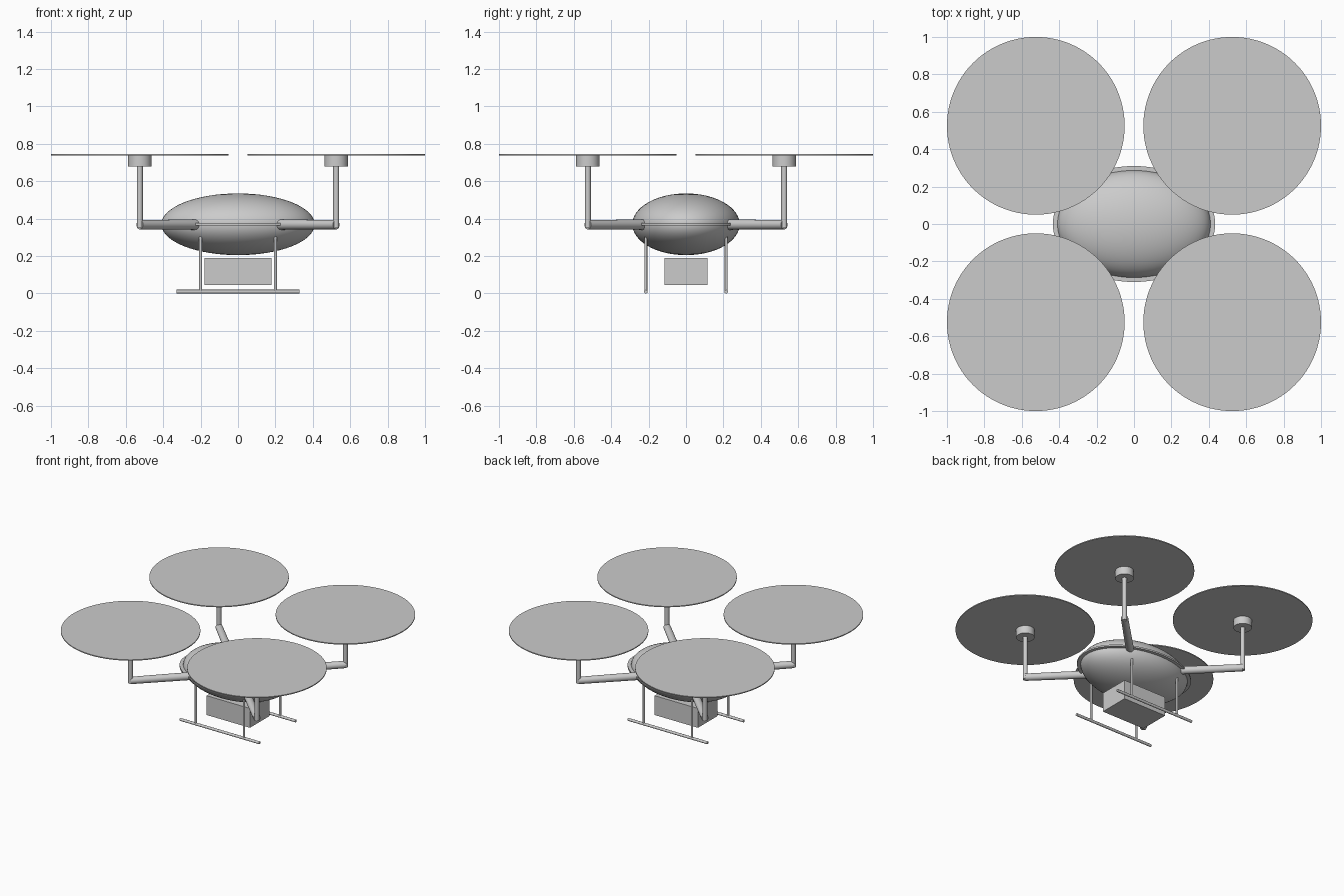
import bpy
import math
from mathutils import Vector

if "Cube" in bpy.data.objects:
    bpy.data.objects.remove(bpy.data.objects["Cube"], do_unlink=True)

grey = bpy.data.materials.new("light_grey")
grey.use_nodes = True
colour = (0.6, 0.6, 0.6, 1)
grey.diffuse_color = colour
grey.node_tree.nodes["Principled BSDF"].inputs["Base Color"].default_value = colour


def finish(name, scale=None):
    ob = bpy.context.object
    ob.name = name
    if scale:
        ob.scale = scale
        bpy.ops.object.transform_apply(location=False, rotation=False, scale=True)
    ob.data.materials.append(grey)
    bpy.ops.object.shade_smooth_by_angle(angle=math.radians(35))
    return ob


def rod(name, start, end, r1, r2=None, sides=32):
    """Round bar between two points, tapered when r2 is given."""
    a, b = Vector(start), Vector(end)
    bpy.ops.mesh.primitive_cone_add(
        vertices=sides, radius1=r1, radius2=r1 if r2 is None else r2,
        depth=(b - a).length, location=(a + b) / 2,
        rotation=(b - a).to_track_quat('Z', 'Y').to_euler())
    return finish(name)


# Hull with a thin flange around its middle
HULL_Z = 0.37
bpy.ops.mesh.primitive_uv_sphere_add(segments=64, ring_count=32, radius=1,
                                     location=(0, 0, HULL_Z))
finish("hull", (0.41, 0.287, 0.165))
bpy.ops.mesh.primitive_cylinder_add(vertices=96, radius=1, depth=0.012,
                                    location=(0, 0, HULL_Z))
finish("hull_flange", (0.434, 0.31, 1))

# Four arms, each with a mast, motor and rotor disc
R = 0.525
for sx, side in ((1, "left"), (-1, "right")):
    for sy, end in ((-1, "front"), (1, "back")):
        tag = f"{end}_{side}"
        x, y = sx * R, sy * R
        rod("arm_" + tag, (x * 0.3, y * 0.3, 0.368), (x, y, 0.368), 0.028, 0.025)
        rod("mast_" + tag, (x, y, 0.35), (x, y, 0.69), 0.016)
        rod("motor_" + tag, (x, y, 0.68), (x, y, 0.74), 0.063, sides=48)
        rod("rotor_disc_" + tag, (x, y, 0.738), (x, y, 0.745), 0.475, sides=128)
        # Landing leg under the hull
        rod("leg_" + tag, (sx * 0.2, sy * 0.215, 0.01),
            (sx * 0.2, sy * 0.215, 0.32), 0.008, sides=20)

# Landing skids
for sy, end in ((-1, "front"), (1, "back")):
    rod("skid_" + end, (-0.33, sy * 0.215, 0.01), (0.33, sy * 0.215, 0.01),
        0.01, sides=20)

# Cargo box
bpy.ops.mesh.primitive_cube_add(size=1, location=(0, 0, 0.117))
finish("cargo_box", (0.36, 0.23, 0.145))
